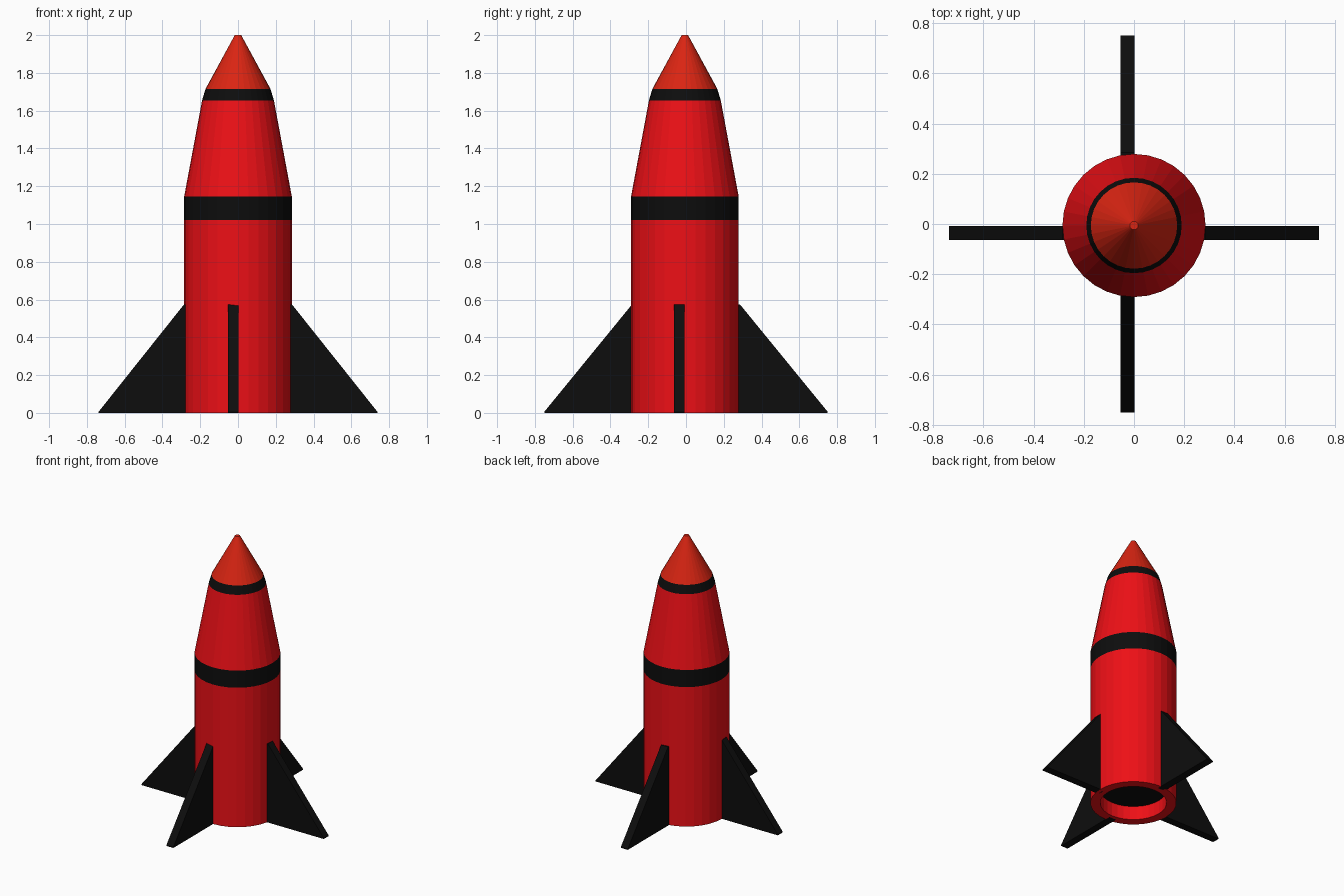
import bpy, bmesh
from math import cos, sin, pi

if "Cube" in bpy.data.objects:
    bpy.data.objects.remove(bpy.data.objects["Cube"])

SIDES = 32
CY = -0.006   # body axis sits slightly off centre in y


def material(name, rgb):
    m = bpy.data.materials.new(name)
    m.diffuse_color = (*rgb, 1)
    m.use_nodes = True
    m.node_tree.nodes["Principled BSDF"].inputs["Base Color"].default_value = m.diffuse_color
    return m


RED = material("red", (0.85, 0.005, 0.008))
ORANGE = material("orange_red", (0.70, 0.018, 0.006))
BLACK = material("black", (0.004, 0.004, 0.004))


def finish(name, bm, mat):
    me = bpy.data.meshes.new(name)
    bm.to_mesh(me)
    bm.free()
    me.materials.append(mat)
    ob = bpy.data.objects.new(name, me)
    bpy.context.collection.objects.link(ob)
    return ob


def lathe(name, profile, mat, cap_end=False):
    """Flat-sided surface of revolution; profile of (radius, z) with outside on its right."""
    bm = bmesh.new()
    rings = [[bm.verts.new((r * cos(2 * pi * i / SIDES), CY + r * sin(2 * pi * i / SIDES), z))
              for i in range(SIDES)] for r, z in profile]
    for a, b in zip(rings, rings[1:]):
        for i in range(SIDES):
            j = (i + 1) % SIDES
            bm.faces.new((a[i], a[j], b[j], b[i]))
    if cap_end:
        bm.faces.new(rings[-1])
    return finish(name, bm, mat)


def fin(name, direction, side_offset, tip):
    """Triangular slab pointing along direction, shifted sideways by side_offset."""
    dx, dy = direction
    half = 0.028
    outline = [(0.25, 0), (tip, 0), (tip, 0.006), (0.285, 0.575), (0.25, 0.575)]
    bm = bmesh.new()
    sides = []
    for t in (side_offset - half, side_offset + half):
        sides.append([bm.verts.new((r * dx + t * abs(dy), r * dy + t * abs(dx), z))
                      for r, z in outline])
    a, b = sides
    bm.faces.new(a)
    bm.faces.new(b[::-1])
    for i in range(len(a)):
        j = (i + 1) % len(a)
        bm.faces.new((a[j], a[i], b[i], b[j]))
    bmesh.ops.recalc_face_normals(bm, faces=bm.faces)
    return finish(name, bm, mat=BLACK)


# Hull, from the recessed engine opening up to the nose
lathe("lower_hull", [(0.22, 0.10), (0.22, 0), (0.285, 0), (0.285, 1.02)], RED)
lathe("wide_band", [(0.285, 1.02), (0.285, 1.145)], BLACK)
lathe("upper_hull", [(0.285, 1.145), (0.19, 1.655)], RED)
lathe("narrow_band", [(0.19, 1.655), (0.172, 1.715)], BLACK)
lathe("nose_cone", [(0.172, 1.715), (0.017, 2.0)], ORANGE, cap_end=True)

# Dark plate inside the engine opening
bm = bmesh.new()
plate = [bm.verts.new((0.22 * cos(2 * pi * i / SIDES), CY + 0.22 * sin(2 * pi * i / SIDES), 0.10))
         for i in range(SIDES)]
bm.faces.new(plate[::-1])
finish("engine_plate", bm, BLACK)

# Four fins
fin("right_fin", (1, 0), -0.035, 0.738)
fin("left_fin", (-1, 0), -0.035, 0.738)
fin("back_fin", (0, 1), -0.026, 0.75)
fin("front_fin", (0, -1), -0.026, 0.75)
